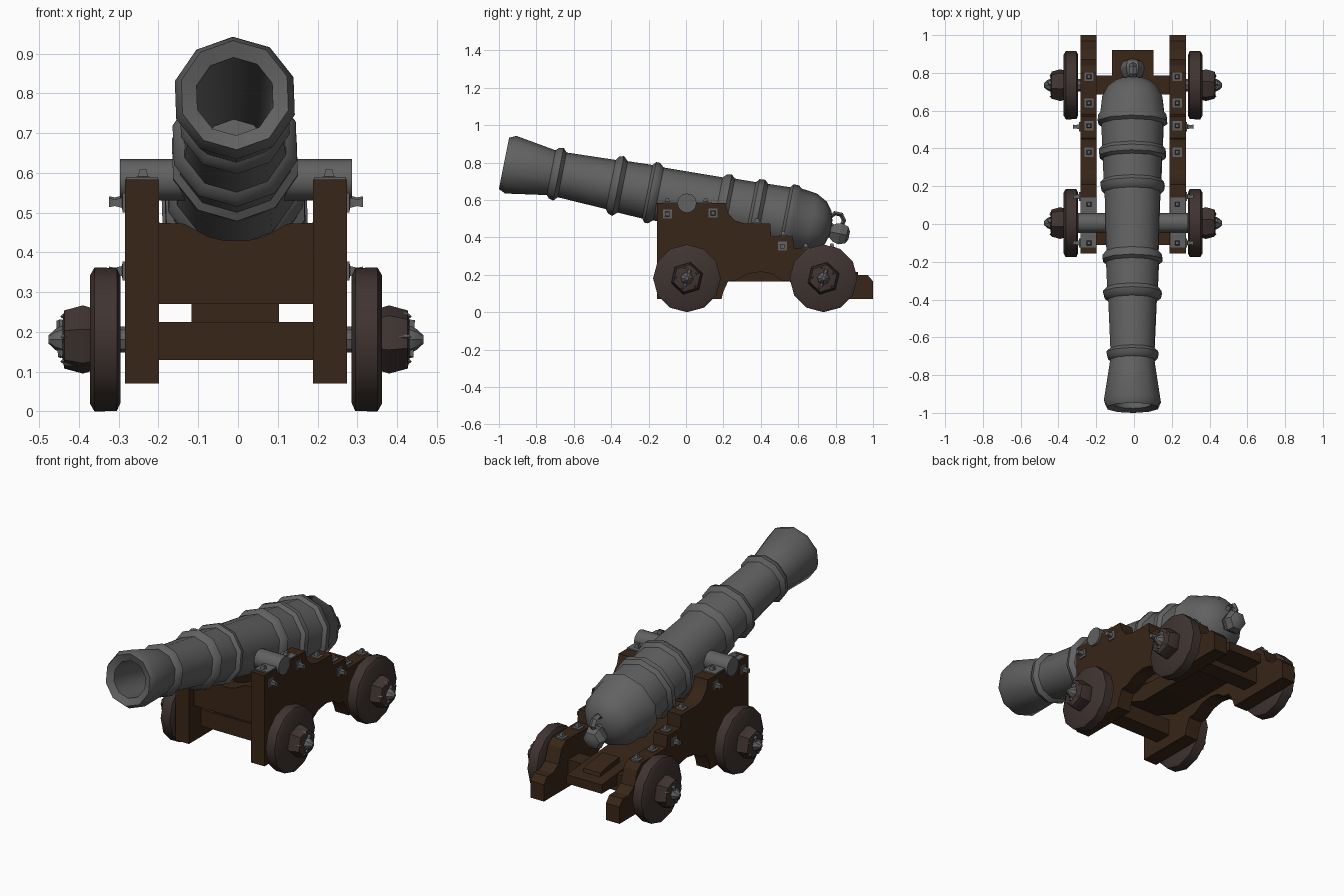
import bpy, bmesh, math
from mathutils import Vector

if "Cube" in bpy.data.objects:
    bpy.data.objects.remove(bpy.data.objects["Cube"])

CX = -0.005                      # the carriage sits a touch left of centre


def material(name, rgb):
    m = bpy.data.materials.new(name)
    m.diffuse_color = (*rgb, 1)
    m.use_nodes = True
    m.node_tree.nodes["Principled BSDF"].inputs["Base Color"].default_value = m.diffuse_color
    return m


IRON = material("iron", (0.12, 0.12, 0.12))
WOOD = material("oak", (0.04, 0.019, 0.009))
WHEEL = material("wheel_wood", (0.05, 0.034, 0.03))


def finish(bm, name, mat, angle=30):
    bmesh.ops.recalc_face_normals(bm, faces=bm.faces[:])
    me = bpy.data.meshes.new(name)
    bm.to_mesh(me)
    bm.free()
    me.materials.append(mat)
    ob = bpy.data.objects.new(name, me)
    bpy.context.collection.objects.link(ob)
    bpy.ops.object.select_all(action='DESELECT')
    ob.select_set(True)
    bpy.context.view_layer.objects.active = ob
    bpy.ops.object.shade_smooth_by_angle(angle=math.radians(angle))
    return ob


def lathe(bm, profile, origin, axis, segs, turn=0.0):
    """Revolve (distance, radius) pairs round an axis; radius 0 makes a tip."""
    rot = Vector(axis).to_track_quat('Z', 'Y')
    rings = []
    for s, r in profile:
        n = segs if r > 0 else 1
        rings.append([bm.verts.new(Vector(origin) + rot @ Vector(
            (r * math.cos(turn + math.tau * i / segs), r * math.sin(turn + math.tau * i / segs), s)))
            for i in range(n)])
    for a, b in zip(rings, rings[1:]):
        for i in range(segs):
            j = (i + 1) % segs
            q = [a[i % len(a)], a[j % len(a)], b[j % len(b)], b[i % len(b)]]
            bm.faces.new(list(dict.fromkeys(q)))
    for ring in (rings[0], rings[-1]):
        if len(ring) > 1:
            bm.faces.new(ring)


def slab(bm, pts, lo, hi, axis):
    """Extrude a 2D outline: axis 'x' takes (y, z) points, axis 'y' takes (x, z)."""
    def put(p, t):
        return bm.verts.new((t, p[0], p[1]) if axis == 'x' else (p[0], t, p[1]))
    a, b = [put(p, lo) for p in pts], [put(p, hi) for p in pts]
    bm.faces.new(a)
    bm.faces.new(b)
    for i in range(len(pts)):
        j = (i + 1) % len(pts)
        bm.faces.new((a[i], a[j], b[j], b[i]))


def box(bm, x0, x1, y0, y1, z0, z1):
    slab(bm, [(x0, z0), (x1, z0), (x1, z1), (x0, z1)], y0, y1, 'y')


# Barrel: tilted turned body with reinforcing rings and an open bore
TILT = math.radians(11.2)
AX = Vector((0, math.cos(TILT), -math.sin(TILT)))
UP = Vector((0, math.sin(TILT), math.cos(TILT)))
PIVOT = Vector((CX - 0.003, 0, 0.603))
bm = bmesh.new()
lathe(bm, [(-0.25, 0.085), (-0.975, 0.1), (-0.992, 0.14), (-0.955, 0.157), (-0.735, 0.122),
           (-0.72, 0.138), (-0.695, 0.144), (-0.675, 0.122), (-0.41, 0.134),
           (-0.395, 0.155), (-0.37, 0.163), (-0.345, 0.14), (-0.21, 0.146),
           (-0.195, 0.165), (-0.175, 0.165), (-0.15, 0.144), (0.17, 0.154),
           (0.19, 0.174), (0.215, 0.178), (0.235, 0.16), (0.35, 0.163),
           (0.365, 0.183), (0.395, 0.185), (0.415, 0.167), (0.535, 0.172),
           (0.55, 0.192), (0.58, 0.19), (0.595, 0.177), (0.68, 0.167),
           (0.74, 0.135), (0.775, 0.09), (0.79, 0.04)], PIVOT, AX, 10, 0.28)
finish(bm, "barrel", IRON, 40)

# Trunnion through the barrel
bm = bmesh.new()
lathe(bm, [(-0.292, 0.052), (0.292, 0.052)], (CX, 0.005, 0.583), (1, 0, 0), 12)
finish(bm, "trunnion", IRON, 40)

# Breech knob with neck, and rope ring above it
bm = bmesh.new()
lathe(bm, [(0.75, 0.05), (0.79, 0.035), (0.81, 0.055), (0.845, 0.066), (0.88, 0.052), (0.893, 0.025)],
      PIVOT - UP * 0.02, AX, 6)
finish(bm, "breech_knob", IRON)
bm = bmesh.new()
hoop = [Vector((0, math.cos(math.tau * i / 7), math.sin(math.tau * i / 7))) for i in range(7)]
centre = Vector((CX, 0.805, 0.49))
loops = [[bm.verts.new(centre + h * (0.04 + dr) + Vector((dx, 0, 0)))
          for dr, dx in ((0.012, 0), (0, 0.018), (-0.012, 0), (0, -0.018))] for h in hoop]
for i in range(7):
    for k in range(4):
        a, b, l = loops[i], loops[(i + 1) % 7], (k + 1) % 4
        bm.faces.new((a[k], a[l], b[l], b[k]))
finish(bm, "rope_ring", IRON)

# Stepped carriage cheeks with an arched underside
CHEEK = [(-0.155, 0.07), (-0.155, 0.583), (0.21, 0.583), (0.225, 0.53), (0.26, 0.49),
         (0.315, 0.475), (0.45, 0.475), (0.455, 0.405), (0.57, 0.405), (0.58, 0.34),
         (0.80, 0.34), (0.84, 0.31), (0.87, 0.23), (0.92, 0.2), (0.97, 0.2),
         (1.0, 0.165), (1.0, 0.07), (0.6, 0.07), (0.585, 0.11), (0.555, 0.165),
         (0.51, 0.17), (0.46, 0.205), (0.40, 0.216), (0.33, 0.205), (0.27, 0.17),
         (0.225, 0.165), (0.2, 0.11), (0.19, 0.07)]
for s, side in ((-1, "left"), (1, "right")):
    bm = bmesh.new()
    slab(bm, CHEEK, CX + s * 0.194, CX + s * 0.279, 'x')
    finish(bm, side + "_cheek", WOOD)

# Transom board hollowed for the barrel
bm = bmesh.new()
slab(bm, [(CX + x, z) for x, z in ((-0.2, 0.27), (0.2, 0.27), (0.2, 0.475), (0.13, 0.472), (0.07, 0.44),
     (0.03, 0.43), (-0.03, 0.43), (-0.07, 0.44), (-0.13, 0.472), (-0.2, 0.475))], -0.11, -0.03, 'y')
finish(bm, "transom", WOOD)

# Axle beams, sloping bed plank and quoin wedge
for name, y in (("front", 0.005), ("rear", 0.735)):
    bm = bmesh.new()
    box(bm, CX - 0.2, CX + 0.2, y - 0.05, y + 0.05, 0.13, 0.225)
    finish(bm, name + "_axle_beam", WOOD)
bm = bmesh.new()
slab(bm, [(-0.04, 0.22), (0.06, 0.22), (0.2, 0.165), (0.92, 0.165), (0.92, 0.215), (0.7, 0.235),
          (-0.04, 0.275)], CX - 0.112, CX + 0.108, 'x')
finish(bm, "bed_plank", WOOD)
bm = bmesh.new()
slab(bm, [(0.68, 0.21), (0.86, 0.21), (0.85, 0.24), (0.78, 0.255), (0.68, 0.265)], CX - 0.055, CX + 0.05, 'x')
finish(bm, "quoin_wedge", WOOD)

# Wheels, hubs, axle ends, linchpins and hub studs
for end, y in (("front", 0.005), ("rear", 0.735)):
    for s, side in ((-1, "left"), (1, "right")):
        o, out = (CX, y, 0.181), (s, 0, 0)
        label = end + "_" + side
        bm = bmesh.new()
        lathe(bm, [(0.291, 0.16), (0.300, 0.18), (0.356, 0.181), (0.367, 0.162)], o, out, 12, 0.0)
        finish(bm, label + "_wheel", WHEEL, 35)
        bm = bmesh.new()
        lathe(bm, [(0.36, 0.08), (0.385, 0.088), (0.432, 0.075), (0.437, 0.045)], o, out, 6, 0.3)
        finish(bm, label + "_hub", WHEEL)
        bm = bmesh.new()
        lathe(bm, [(0.19, 0.033), (0.44, 0.033), (0.455, 0.026), (0.472, 0.01)], o, out, 8)
        lathe(bm, [(-0.045, 0.008), (0.05, 0.012)], (CX + s * 0.44, y, 0.18), (0, 0.3, 1), 5)
        for k in range(5):
            a = math.tau * k / 5 + 0.5
            lathe(bm, [(0.37, 0.011), (0.43, 0.011), (0.442, 0)],
                  (CX, y + 0.06 * math.cos(a), 0.18 + 0.06 * math.sin(a)), out, 4)
        finish(bm, label + "_axle_iron", IRON)

# Trunnion strap plates and bolts on the top and outer side of each cheek
STUD = [(-0.01, 0.034), (0.006, 0.034), (0.008, 0.018), (0.026, 0.012)]
for s, side in ((-1, "left"), (1, "right")):
    bm = bmesh.new()
    for y0, y1 in ((-0.125, -0.035), (0.045, 0.14)):
        box(bm, CX + s * 0.197, CX + s * 0.277, y0, y1, 0.578, 0.59)
    finish(bm, side + "_trunnion_strap", IRON)
    bm = bmesh.new()
    for y, z in ((-0.1, 0.583), (0.105, 0.583), (0.38, 0.475), (0.52, 0.405), (0.64, 0.34), (0.78, 0.34)):
        lathe(bm, STUD, (CX + s * 0.234, y, z), (0, 0, 1), 4, math.pi / 4)
    for y, z in ((-0.1, 0.525), (0.145, 0.53), (0.515, 0.353)):
        lathe(bm, STUD + [(0.04, 0.016)], (CX + s * 0.279, y, z), (s, 0, 0), 4, math.pi / 4)
    finish(bm, side + "_bolts", IRON)
